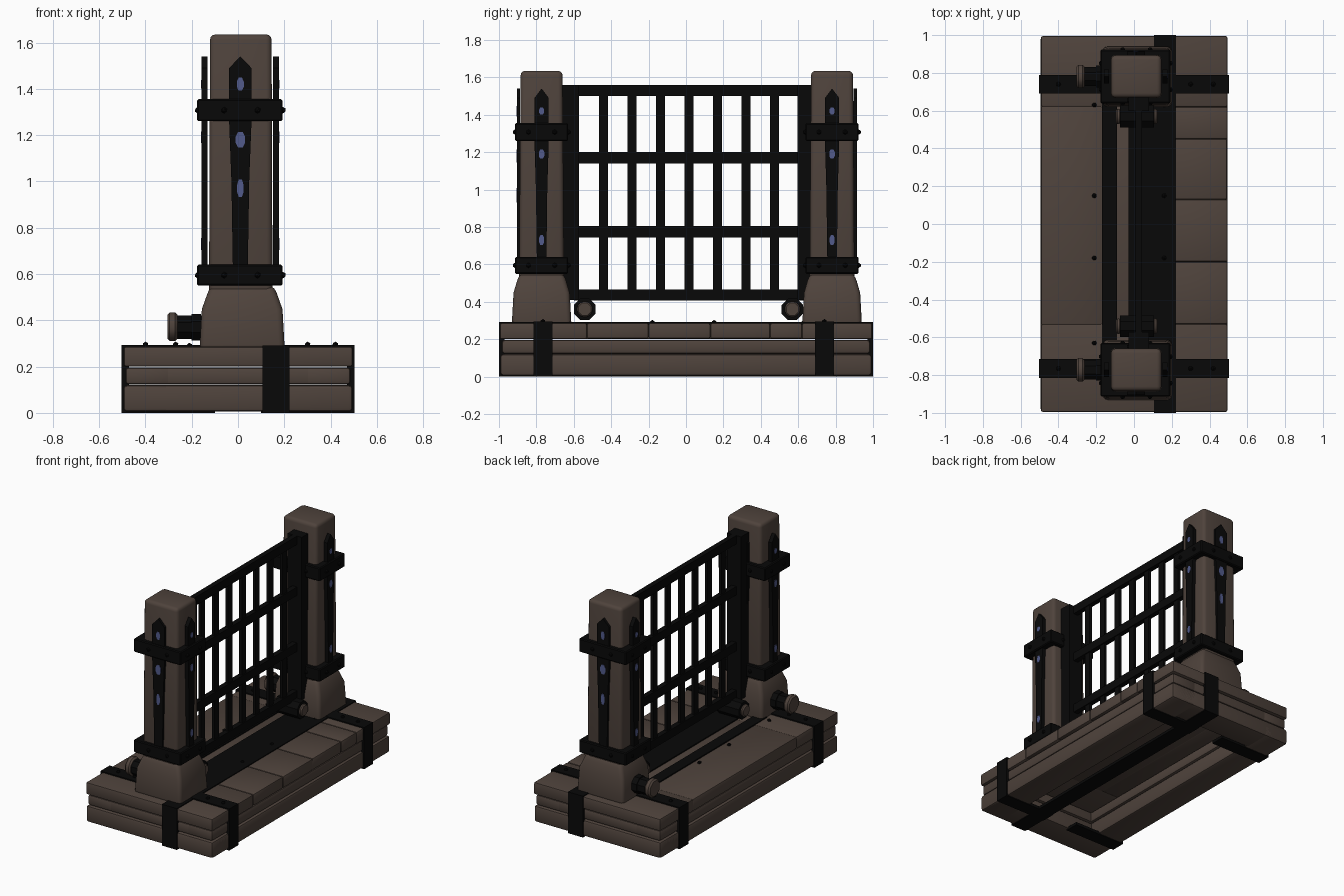
import bpy, bmesh, math, random
from mathutils import Matrix, Vector

if "Cube" in bpy.data.objects:
    bpy.data.objects.remove(bpy.data.objects["Cube"])

random.seed(4)


def material(name, rgb):
    m = bpy.data.materials.new(name)
    m.diffuse_color = (*rgb, 1)
    m.use_nodes = True
    m.node_tree.nodes["Principled BSDF"].inputs["Base Color"].default_value = m.diffuse_color
    return m


STONE = material("brown stone", (0.078, 0.056, 0.045))
IRON = material("black iron", (0.0025, 0.0025, 0.0025))
BLUE = material("dull blue", (0.085, 0.105, 0.26))


def finish(name, bm, mat, bevel=0.0, segs=2):
    """Bevel the sharp edges, smooth the rest and make an object."""
    bmesh.ops.recalc_face_normals(bm, faces=bm.faces)
    if bevel:
        sharp = [e for e in bm.edges if e.calc_face_angle(0) > 0.6]
        bmesh.ops.bevel(bm, geom=sharp, offset=bevel, segments=segs,
                        profile=0.5, affect='EDGES', clamp_overlap=True)
    for f in bm.faces:
        f.smooth = True
    for e in bm.edges:
        e.smooth = e.calc_face_angle(0) < 0.6
    me = bpy.data.meshes.new(name)
    bm.to_mesh(me)
    bm.free()
    me.materials.append(mat)
    ob = bpy.data.objects.new(name, me)
    bpy.context.collection.objects.link(ob)
    return ob


def add_box(bm, x0, x1, y0, y1, z0, z1):
    mat = Matrix.Translation(((x0 + x1) / 2, (y0 + y1) / 2, (z0 + z1) / 2))
    bmesh.ops.create_cube(bm, size=1, matrix=mat @ Matrix.Diagonal((x1 - x0, y1 - y0, z1 - z0, 1)))


def boxes(name, spans, mat, bevel=0.0, segs=2):
    bm = bmesh.new()
    for s in spans:
        add_box(bm, *s)
    return finish(name, bm, mat, bevel, segs)


def loft(name, cx, cy, sections, mat, bevel, segs=3):
    """Stack rectangular sections (z, half x, half y)."""
    bm = bmesh.new()
    rings = [[bm.verts.new((cx + sx * hx, cy + sy * hy, z))
              for sx, sy in ((-1, -1), (1, -1), (1, 1), (-1, 1))] for z, hx, hy in sections]
    for a, b in zip(rings, rings[1:]):
        for i in range(4):
            j = (i + 1) % 4
            bm.faces.new((a[i], a[j], b[j], b[i]))
    bm.faces.new(rings[0][::-1])
    bm.faces.new(rings[-1])
    return finish(name, bm, mat, bevel, segs)


def rod_x(name, x0, x1, y, z, r, mat, bevel=0.0, sides=8):
    bm = bmesh.new()
    m = Matrix.Translation(((x0 + x1) / 2, y, z)) @ Matrix.Rotation(math.pi / 2, 4, 'Y') \
        @ Matrix.Rotation(math.pi / sides, 4, 'Z')
    bmesh.ops.create_cone(bm, cap_ends=True, segments=sides, radius1=r, radius2=r,
                          depth=x1 - x0, matrix=m)
    return finish(name, bm, mat, bevel, 1)


def rivets(name, points, r=0.014):
    bm = bmesh.new()
    for p in points:
        bmesh.ops.create_icosphere(bm, subdivisions=1, radius=r, matrix=Matrix.Translation(p))
    return finish(name, bm, IRON)


def plate(name, outline, centre, direction, d0, d1, mat):
    """Extrude an upright (u, z) outline outward along a horizontal direction."""
    n = Vector((*direction, 0))
    u = Vector((-n.y, n.x, 0))
    bm = bmesh.new()
    back, front = [[bm.verts.new(Vector((*centre, z)) + u * w + n * d) for w, z in outline]
                   for d in (d0, d1)]
    k = len(outline)
    bm.faces.new(back[::-1])
    bm.faces.new(front)
    for i in range(k):
        j = (i + 1) % k
        bm.faces.new((back[i], back[j], front[j], front[i]))
    return finish(name, bm, mat)


# Hollow base: two stacked rings of beams
for name, z0, z1, t in (("base_lower_ring", 0.005, 0.12, 0.0), ("base_middle_ring", 0.122, 0.197, 0.008)):
    a, b, w = 0.495 - t, 0.993 - t, 0.2
    boxes(name, [(-a, -a + w, -b, b, z0, z1), (a - w, a, -b, b, z0, z1)], STONE, 0.016)
    boxes(name + "_ends", [(-a, a, -b, -b + w, z0, z1), (-a, a, b - w, b, z0, z1)], STONE, 0.016)

# Base top: full-width end slabs, one long slab on the left, broken segments on the right
slabs = [(-0.493, 0.495, -0.995, -0.53, 0.2, 0.286), (-0.493, 0.495, 0.62, 0.995, 0.2, 0.286),
         (-0.18, 0.21, -0.54, 0.63, 0.2, 0.284), (-0.493, -0.17, -0.535, 0.625, 0.2, 0.286)]
cuts = [-0.53, -0.2, 0.13, 0.45, 0.62]
for y0, y1 in zip(cuts, cuts[1:]):
    slabs.append((0.2, 0.497 - random.random() * 0.01, y0, y1, 0.203, 0.286))
boxes("base_top_slabs", slabs, STONE, 0.01)

# Iron straps wrapping the base
for s, y in ((-1, -0.765), (1, 0.74)):
    boxes("base_cross_strap", [(-0.5, 0.5, y - .05, y + .05, 0.28, 0.294)]
          + [(min(a, b), max(a, b), y - .05, y + .05, z0, z1)
             for k in (-1, 1) for a, b, z0, z1 in
             ((k * .503, k * .47, 0.003, 0.294), (k * .503, k * .1, 0, 0.02))], IRON)
boxes("base_long_strap", [(0.105, 0.222, -1, 1, 0.28, 0.292), (0.105, 0.222, -1, -0.97, 0, 0.292),
                          (0.105, 0.222, 0.97, 1, 0, 0.292), (0.105, 0.222, -1, 1, 0, 0.02)], IRON)
boxes("gate_track", [(-0.17, -0.09, -0.66, 0.66, 0.28, 0.292),
                     (-0.03, 0.11, -0.66, 0.66, 0.28, 0.292)], IRON)
rivets("base_rivets", [(x, y, 0.289) for x in (-0.21, 0.16) for y in (-0.63, -0.18, 0.15, 0.63)]
       + [(x, y, 0.294) for x in (-0.4, -0.27, 0.3, 0.42) for y in (-0.765, 0.74)])

# Two posts, each with foot, bands, pointed straps and a side peg
CX = 0.01
for s, cy in ((-1, -0.772), (1, 0.781)):
    loft("post_foot", CX + 0.008, cy, [(0.27, 0.184, 0.16), (0.45, 0.174, 0.15), (0.51, 0.152, 0.132),
                                       (0.55, 0.137, 0.118)], STONE, 0.025)
    loft("post", CX + 0.002, cy, [(0.5, 0.137, 0.12), (1.1, 0.135, 0.116), (1.635, 0.133, 0.112)], STONE, 0.024)
    for z0, z1 in ((0.55, 0.64), (1.26, 1.355)):
        boxes("post_band", [(CX - .187, CX + .182, cy - .142, cy + .142, z0, z1)], IRON, 0.006, 1)
        zc = (z0 + z1) / 2
        rivets("band_rivets",
               [(CX + u, cy + k * .142, zc) for u in (-.07, .075) for k in (-1, 1)]
               + [(CX + k * .184, cy + u, zc) for u in (-.07, .07) for k in (-1, 1)])
    for d in ((0, -1), (0, 1), (-1, 0), (1, 0)):
        on_y = d[0] == 0
        w = 0.048 if on_y else 0.038
        d0, d1 = (0.115, 0.132) if on_y else (0.142, 0.168)
        outline = [(-w * .65, 0.56), (w * .65, 0.56), (w * .8, 1.0), (w, 1.25), (w, 1.49),
                   (0, 1.54), (-w, 1.49), (-w, 1.25), (-w * .8, 1.0)]
        plate("post_strap", outline, (CX, cy), d, d0, d1, IRON)
        # Blue inlays on the straps
        for z, a, h in (((1.42, .015, .028), (1.18, .02, .034), (.97, .014, .038)) if on_y else
                        ((1.42, .014, .018), (1.19, .015, .025), (.73, .014, .026))):
            oval = [(a * c, z + h * e) for c, e in
                    ((-.5, -1), (.5, -1), (1, -.4), (1, .4), (.5, 1), (-.5, 1), (-1, .4), (-1, -.4))]
            plate("strap_inlay", oval, (CX, cy), d, d1 - .004, d1 + .002, BLUE)
    # Side peg on the post foot
    rod_x("peg_shaft", -0.265, -0.14, cy, 0.37, 0.055, IRON)
    rod_x("peg_collar", -0.2, -0.16, cy, 0.37, 0.062, IRON)
    rod_x("peg_cap", -0.305, -0.262, cy, 0.372, 0.067, STONE, 0.01)
    # Gate roller
    ry = 0.555 * s + 0.014
    rod_x("roller_axle", -0.075, 0.105, ry, 0.36, 0.062, IRON)
    rod_x("roller_cap", 0.1, 0.125, ry, 0.36, 0.044, STONE, 0.008)
    rod_x("roller_cap", -0.095, -0.07, ry, 0.36, 0.044, STONE, 0.008)

# Gate: side stiles, flat rails and bars
GX = 0.025
boxes("gate_stiles", [(GX - .055, GX + .055, -0.665, -0.572, 0.41, 1.56),
                      (GX - .055, GX + .055, 0.597, 0.675, 0.41, 1.56)], IRON)
boxes("gate_rails", [(GX - .018, GX + .018, -0.6, 0.63, z, z + .06)
                     for z in (0.407, 0.745, 1.14, 1.5)], IRON)
boxes("gate_bars", [(GX - .01, GX + .01, y - .024, y + .024, 0.42, 1.54)
                    for y in [-0.44 + 0.152 * i for i in range(7)]], IRON)
